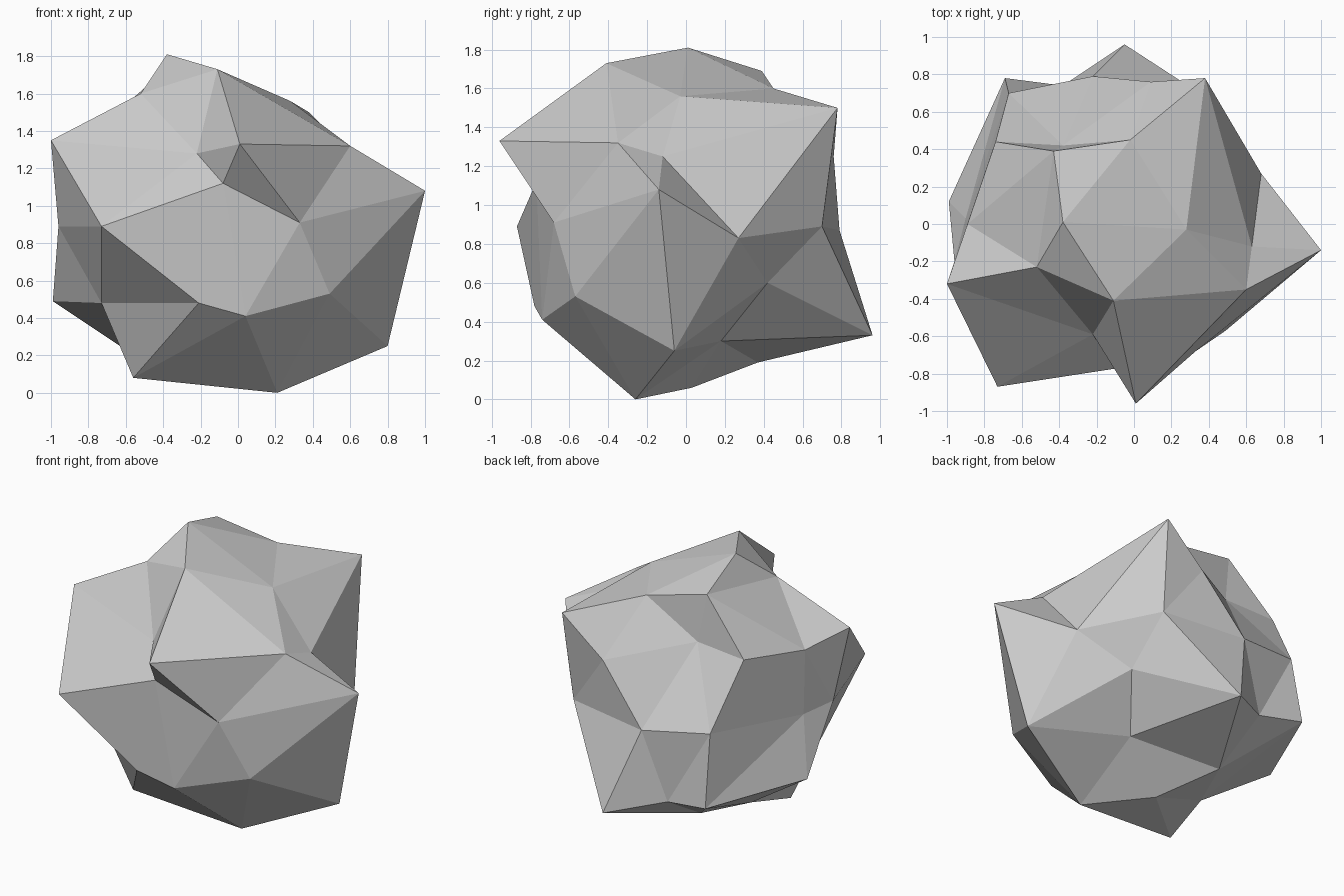
import bpy, bmesh, math
from mathutils import Vector

default_cube = bpy.data.objects.get("Cube")
if default_cube:
    bpy.data.objects.remove(default_cube, do_unlink=True)

# Stone colour
stone = bpy.data.materials.new("stone_grey")
stone.use_nodes = True
grey = (0.6, 0.6, 0.6, 1.0)
stone.diffuse_color = grey
stone.node_tree.nodes["Principled BSDF"].inputs["Base Color"].default_value = grey

# Corner positions of the chipped stone, ring by ring from the crown to the
# foot; each ring runs anticlockwise, starting from the +x side
crown = [(-.38, .01, 1.81)]
crown_ring = [(.28, -.03, 1.56), (-.02, .45, 1.6), (-.43, .39, 1.69),
              (-.52, -.23, 1.6), (-.11, -.41, 1.73)]
shoulder_ring = [(.38, .78, 1.5), (-.38, .42, 1.37), (-.89, 0, 1.29),
                 (-.22, -.59, 1.28), (.6, -.35, 1.32)]
upper_ring = [(.63, -.12, 1.25), (.09, .76, 1.25), (-.74, .44, 1.35),
              (-1, -.32, 1.35), (.01, -.96, 1.33)]
waist_ring = [(.68, .27, .83), (.35, .7, .89), (-.22, .79, .87),
              (-.67, .7, .93), (-.9, .03, .87), (-.96, -.2, .89),
              (-.73, -.87, .89), (-.08, -.77, 1.12), (.33, -.68, .91),
              (1, -.14, 1.08)]
lower_ring = [(.37, .42, .6), (-.38, .74, .41), (-.99, .12, .49),
              (-.21, -.78, .48), (.49, -.57, .53)]
hip_ring = [(.8, -.06, .25), (-.05, .96, .33), (-.69, .78, .46),
            (-.73, -.38, .48), (.04, -.74, .41)]
foot_ring = [(.18, .18, .3), (-.37, .37, .19), (-.51, .03, .17),
             (-.56, -.32, .08), (.21, -.26, 0)]
foot = [(-.15, .03, .06)]
corners = (crown + crown_ring + shoulder_ring + upper_ring + waist_ring
           + lower_ring + hip_ring + foot_ring + foot)


def ring_order(vert):
    """Sort from top to bottom, then anticlockwise around each ring."""
    x, y, z = vert.co
    turn = round(math.degrees(math.atan2(y, x))) % 360
    if abs(z) > 0.99:
        turn = 0
    return (-round(z, 2), turn)


# Icosphere with every corner pushed to its chipped position
bm = bmesh.new()
bmesh.ops.create_icosphere(bm, subdivisions=2, radius=1.0)
for vert, place in zip(sorted(bm.verts, key=ring_order), corners, strict=True):
    vert.co = Vector(place)
for face in bm.faces:
    face.smooth = False
bm.normal_update()

mesh = bpy.data.meshes.new("rock")
bm.to_mesh(mesh)
bm.free()
mesh.materials.append(stone)
rock = bpy.data.objects.new("rock", mesh)
bpy.context.collection.objects.link(rock)
